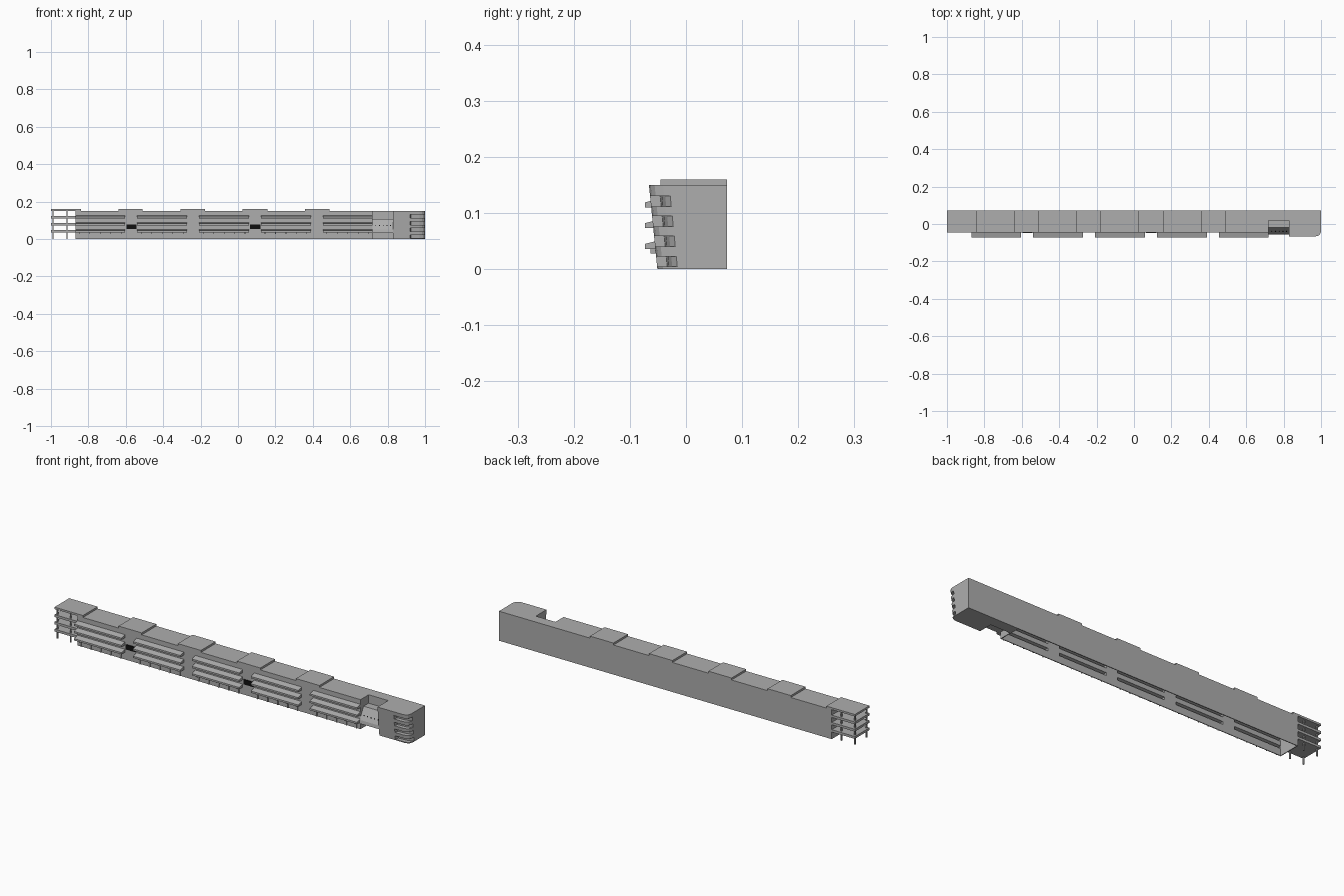
import bpy
import bmesh

if "Cube" in bpy.data.objects:
    bpy.data.objects.remove(bpy.data.objects["Cube"])


def material(name, value):
    m = bpy.data.materials.new(name)
    m.use_nodes = True
    col = (value, value, value, 1)
    m.diffuse_color = col
    m.node_tree.nodes["Principled BSDF"].inputs["Base Color"].default_value = col
    return m


CONCRETE = material("concrete grey", 0.42)
BLACK = material("black", 0.005)


def finish(name, bm, mat):
    bmesh.ops.recalc_face_normals(bm, faces=bm.faces)
    mesh = bpy.data.meshes.new(name)
    bm.to_mesh(mesh)
    bm.free()
    mesh.materials.append(mat)
    obj = bpy.data.objects.new(name, mesh)
    bpy.context.collection.objects.link(obj)
    return obj


def loft(name, lower, upper, mat=CONCRETE, skip=()):
    """Join two matching outlines; skip lists side indices left open."""
    bm = bmesh.new()
    a = [bm.verts.new(p) for p in lower]
    b = [bm.verts.new(p) for p in upper]
    n = len(a)
    bm.faces.new(a)
    bm.faces.new(b)
    for i in range(n):
        if i not in skip:
            j = (i + 1) % n
            bm.faces.new((a[i], a[j], b[j], b[i]))
    return finish(name, bm, mat)


def box(name, x, y, z, mat=CONCRETE):
    plan = [(x[0], y[0]), (x[1], y[0]), (x[1], y[1]), (x[0], y[1])]
    return loft(name, [(*p, z[0]) for p in plan], [(*p, z[1]) for p in plan], mat)


def extrude_x(name, profile, x0, x1, mat=CONCRETE, skip=()):
    return loft(name, [(x0, *p) for p in profile], [(x1, *p) for p in profile], mat, skip)


FRONT, BACK, ROOF = -0.045, 0.073, 0.15
WALL = 0.004
WEST, EAST = -0.87, 0.72
FLOORS = (0.036, 0.073, 0.11)

# Hollow main block: roof, back and end walls, open underneath
box("main_roof", (WEST, EAST), (FRONT, BACK), (ROOF - WALL, ROOF))
box("back_wall", (WEST, EAST), (BACK - WALL, BACK), (0, ROOF))
box("west_wall", (WEST, WEST + WALL), (FRONT, BACK), (0, ROOF))
box("east_wall", (EAST - WALL, EAST), (FRONT, BACK), (0, ROOF))

# Front wall in horizontal bands, with full slots behind the balconies
edge = 0
for f in FLOORS:
    box("front_wall_band", (WEST, EAST), (FRONT, FRONT + WALL), (edge, f))
    edge = f + 0.014
box("front_wall_band", (WEST, EAST), (FRONT, FRONT + WALL), (edge, ROOF))

# Balcony bays with wall piers between them
PITCH, LENGTH = 0.331, 0.266
for bay in range(5):
    x0 = WEST + PITCH * bay
    x1 = x0 + LENGTH
    if bay < 4:
        box("front_pier", (x1, x0 + PITCH), (FRONT, FRONT + WALL), (0, ROOF))
    for f in FLOORS:
        shape = [(FRONT, f), (-0.073, f), (-0.073, f + 0.009), (FRONT, f + 0.016)]
        extrude_x("balcony", shape, x0, x1, skip=(3,))
    # Slim supports under the lowest balcony and fins at ground level
    for k in range(5):
        x = x0 + 0.02 + k * 0.056
        box("balcony_bracket", (x, x + 0.003), (-0.063, FRONT), (0.028, 0.04))
        box("ground_fin", (x, x + 0.003), (-0.05, FRONT), (0, 0.03))

# Dark openings between bays
for x in (-0.597, 0.065):
    box("dark_opening", (x, x + 0.055), (FRONT - 0.004, FRONT), (0.054, 0.079), BLACK)

# Raised roof blocks
for x0, x1 in ((-1, -0.84), (-0.64, -0.51), (-0.307, -0.177), (0.025, 0.157), (0.357, 0.489)):
    box("roof_block", (x0, x1), (FRONT, BACK), (ROOF, 0.16))

# Open terrace end on slim columns
for f in FLOORS:
    box("terrace_slab", (-1, WEST), (FRONT, BACK), (f, f + 0.012))
for x in (-0.99, -0.915):
    for y in (-0.035, 0.058):
        box("terrace_column", (x - 0.003, x + 0.003), (y - 0.003, y + 0.003), (0, ROOF))

# Notched link with a sloping panel above a recessed entrance
LINK = 0.83
box("link_back", (EAST, LINK), (0.02, BACK), (0, ROOF))
extrude_x("link_panel", [(0.02, 0.033), (-0.055, 0.033), (-0.052, 0.05),
                         (-0.02, 0.107), (0.02, 0.107)], EAST, LINK)
for k in range(5):
    x = EAST + 0.014 + k * 0.02
    extrude_x("panel_window", [(-0.0425, 0.069), (-0.0395, 0.074), (-0.038, 0.074),
                               (-0.038, 0.069)], x, x + 0.004, BLACK)


# Leaning east end: solid bands with rounded corner, recessed corner loggias
def front_at(z):
    return -0.051 - 0.1 * z


def solid_plan(z):
    f = front_at(z)
    corner = [(0.97, f), (0.984, f + 0.003), (0.994, f + 0.01), (1, f + 0.025)]
    return [(LINK, f, z)] + [(*c, z) for c in corner] + [(1, BACK, z), (LINK, BACK, z)]


def recess_plan(z):
    f = front_at(z)
    curve = [(0.92, f), (0.925, f + 0.018), (0.97, f + 0.021), (0.99, f + 0.027), (1, f + 0.036)]
    return [(LINK, f, z)] + [(*c, z) for c in curve] + [(1, BACK, z), (LINK, BACK, z)]


edge = 0
for k in range(4):
    low = 0.005 + k * 0.0357
    high = low + 0.018
    loft("east_band", solid_plan(edge), solid_plan(low))
    loft("east_loggia", recess_plan(low), recess_plan(high))
    edge = high
loft("east_band", solid_plan(edge), solid_plan(ROOF))
